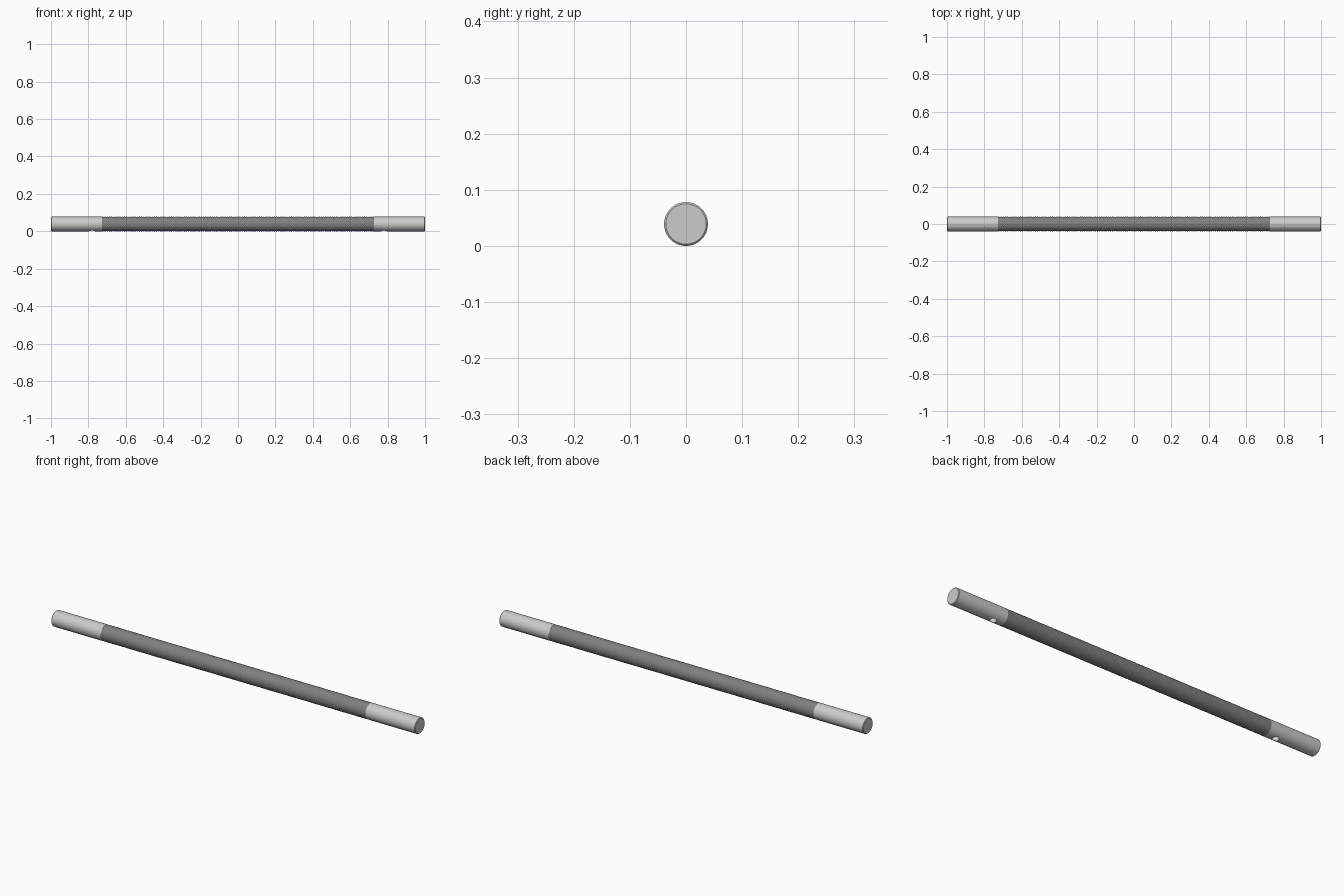
import bpy, bmesh, math

if "Cube" in bpy.data.objects:
    bpy.data.objects.remove(bpy.data.objects["Cube"])

R = 0.039           # bar radius, also height of its axis
GRIP = 0.727        # half length of the knurled section
HOLE_X = 0.78


def make_object(name, bm):
    bmesh.ops.recalc_face_normals(bm, faces=bm.faces)
    mesh = bpy.data.meshes.new(name)
    bm.to_mesh(mesh)
    bm.free()
    ob = bpy.data.objects.new(name, mesh)
    bpy.context.collection.objects.link(ob)
    return ob


def ring(bm, x, radius, n):
    return [bm.verts.new((x, radius * math.cos(2 * math.pi * j / n),
                          R + radius * math.sin(2 * math.pi * j / n))) for j in range(n)]


# Smooth end sleeve with chamfered tip and a blind mounting hole underneath
def bar_end(name, side):
    n = 64
    bm = bmesh.new()
    profile = [(GRIP, R), (0.997, R), (1.0, R - 0.003)]
    rings = [ring(bm, side * x, r, n) for x, r in profile]
    for a, b in zip(rings, rings[1:]):
        for j in range(n):
            k = (j + 1) % n
            bm.faces.new((a[j], a[k], b[k], b[j]))
    bm.faces.new(rings[0])
    bm.faces.new(rings[-1])
    ob = make_object(name, bm)

    bpy.ops.mesh.primitive_cylinder_add(vertices=32, radius=0.016, depth=0.06,
                                        location=(side * HOLE_X, 0, 0.01))
    cutter = bpy.context.object
    cutter.name = name + "_hole_cutter"
    cutter.hide_render = True
    mod = ob.modifiers.new("hole", "BOOLEAN")
    mod.operation = "DIFFERENCE"
    mod.solver = "EXACT"
    mod.object = cutter
    bpy.context.view_layer.objects.active = ob
    bpy.ops.object.select_all(action="DESELECT")
    ob.select_set(True)
    bpy.ops.object.modifier_apply(modifier=mod.name)
    bpy.ops.object.shade_smooth_by_angle(angle=math.radians(30))
    bpy.data.objects.remove(cutter, do_unlink=True)


# Knurled grip: staggered peaks separated by crossing diagonal grooves
def knurled_grip(rows=290, n=48, depth=0.0006):
    bm = bmesh.new()
    grid = []
    for i in range(rows + 1):
        x = -GRIP + 2 * GRIP * i / rows
        row = []
        for j in range(n):
            r = R if (i + j) % 2 == 0 else R - depth
            t = 2 * math.pi * j / n
            row.append(bm.verts.new((x, r * math.cos(t), R + r * math.sin(t))))
        grid.append(row)
    for i in range(rows):
        for j in range(n):
            k = (j + 1) % n
            a, b, c, d = grid[i][j], grid[i][k], grid[i + 1][k], grid[i + 1][j]
            if (i + j) % 2 == 0:      # split along the low corners
                bm.faces.new((a, b, d))
                bm.faces.new((b, c, d))
            else:
                bm.faces.new((a, b, c))
                bm.faces.new((a, c, d))
    ob = make_object("knurled_grip", bm)
    mat = bpy.data.materials.new("dark_grip")
    mat.diffuse_color = (0.22, 0.22, 0.22, 1)
    mat.use_nodes = True
    mat.node_tree.nodes["Principled BSDF"].inputs["Base Color"].default_value = mat.diffuse_color
    ob.data.materials.append(mat)


knurled_grip()
bar_end("left_end", -1)
bar_end("right_end", 1)
